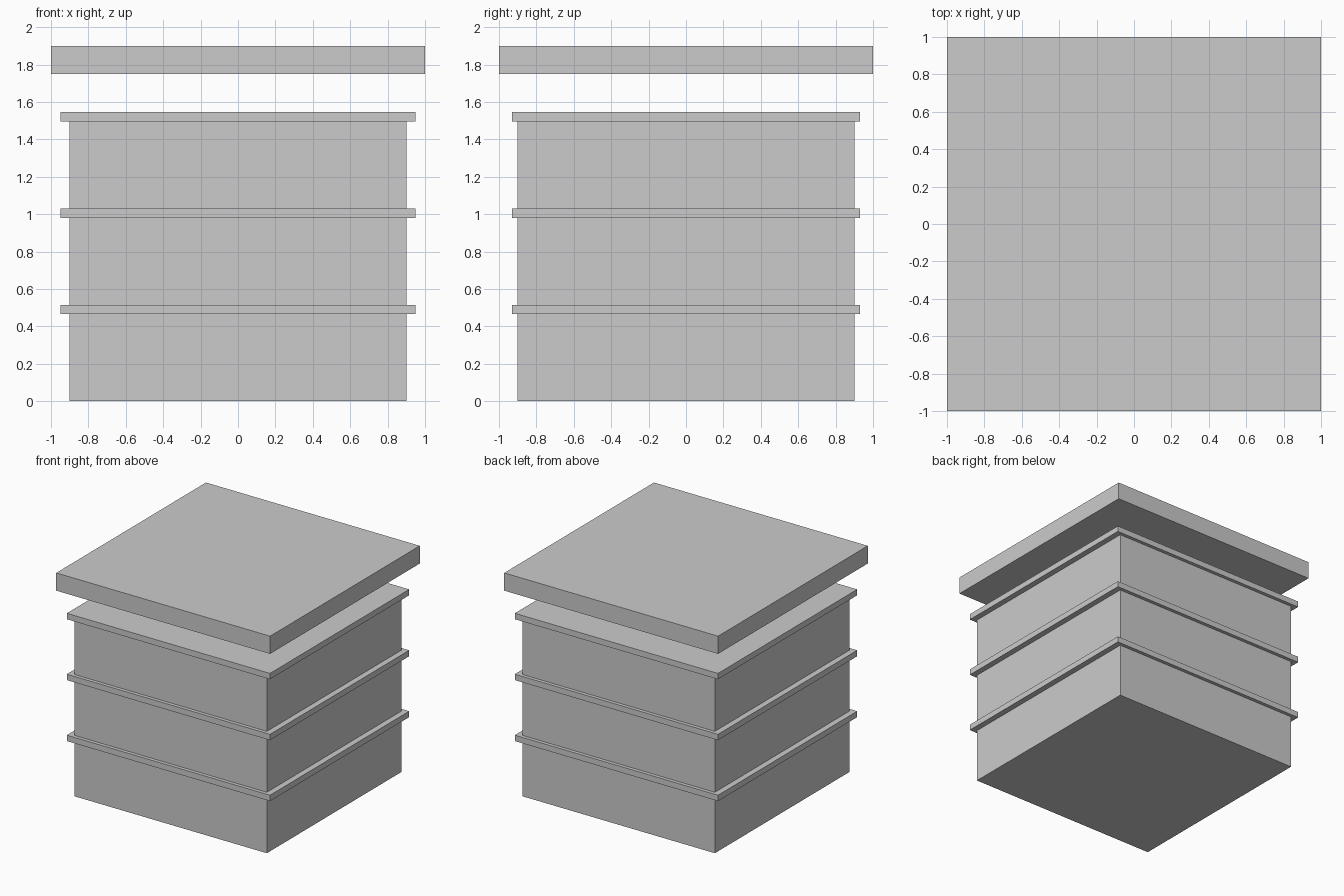
import bpy

if "Cube" in bpy.data.objects:
    bpy.data.objects.remove(bpy.data.objects["Cube"])


def box(name, width, depth, z0, z1):
    bpy.ops.mesh.primitive_cube_add(size=1, location=(0, 0, (z0 + z1) / 2))
    ob = bpy.context.object
    ob.name = name
    ob.scale = (width, depth, z1 - z0)
    bpy.ops.object.transform_apply(location=False, rotation=False, scale=True)
    return ob


# Three stacked tiers, each a plain body with a thin overhanging rim slab
PITCH = 0.515
for i in range(3):
    z = i * PITCH
    box(f"tier_body_{i + 1}", 1.8, 1.8, z, z + 0.49)
    box(f"tier_rim_{i + 1}", 1.9, 1.86, z + 0.465, z + PITCH)

# Raised lid floating above the stack
box("lid", 2.0, 2.0, 1.75, 1.90)
